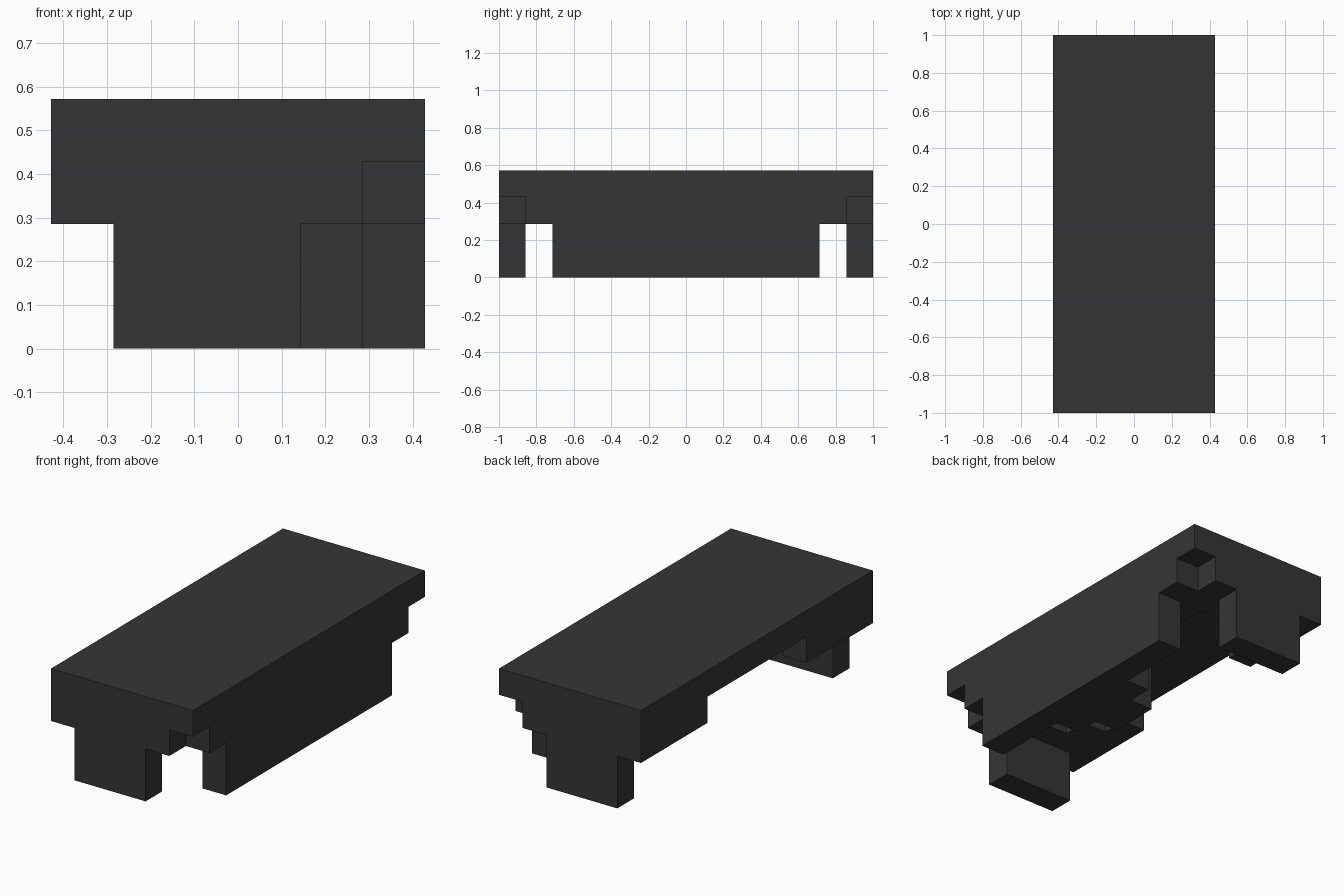
import bpy, bmesh, math
from mathutils import Vector

if "Cube" in bpy.data.objects:
    bpy.data.objects.remove(bpy.data.objects["Cube"])

U = 1 / 7                       # size of one block unit
OX, OY = -3, -7                 # centres the 6 x 14 x 4 block grid

mat = bpy.data.materials.new("charcoal")
mat.diffuse_color = (0.036, 0.036, 0.036, 1)
mat.use_nodes = True
mat.node_tree.nodes["Principled BSDF"].inputs["Base Color"].default_value = mat.diffuse_color


def box(x0, x1, y0, y1, z0, z1):
    return {(x, y, z) for x in range(x0, x1) for y in range(y0, y1) for z in range(z0, z1)}


def both_ends(cells):
    return cells | {(x, 13 - y, z) for x, y, z in cells}


parts = {
    # flat top covering the full footprint
    "top_plate": box(0, 6, 0, 14, 3, 4),
    # rim with notched right corners and a stepped cavity open on the left
    "upper_rim": box(0, 6, 0, 14, 2, 3)
    - both_ends(box(5, 6, 0, 1, 2, 3))
    - box(2, 4, 2, 12, 2, 3) - box(1, 2, 3, 11, 2, 3) - box(0, 1, 4, 10, 2, 3),
    # long skirt on the right
    "side_skirt": box(5, 6, 2, 12, 0, 2),
    # stepped bulge behind the skirt
    "inner_bulge": box(4, 5, 5, 9, 0, 2) | box(3, 4, 6, 8, 0, 3),
    # legs at both ends
    "end_legs": both_ends(box(1, 4, 0, 1, 0, 2)),
}
solid = set().union(*parts.values())


def build(name, cells):
    """Skin the cells with outer faces only, then merge flat regions."""
    bm = bmesh.new()
    for c in cells:
        for axis in range(3):
            for s in (0, 1):
                n = list(c)
                n[axis] += 2 * s - 1
                if tuple(n) in solid:
                    continue
                a, b = (axis + 1) % 3, (axis + 2) % 3
                quad = []
                for da, db in ((0, 0), (1, 0), (1, 1), (0, 1)):
                    p = list(c)
                    p[axis] += s
                    p[a] += da
                    p[b] += db
                    quad.append(bm.verts.new(Vector((p[0] + OX, p[1] + OY, p[2])) * U))
                bm.faces.new(quad if s else quad[::-1])
    bmesh.ops.remove_doubles(bm, verts=bm.verts, dist=1e-4)
    bmesh.ops.dissolve_limit(bm, angle_limit=math.radians(1), verts=bm.verts, edges=bm.edges)
    me = bpy.data.meshes.new(name)
    bm.to_mesh(me)
    bm.free()
    me.materials.append(mat)
    bpy.context.collection.objects.link(bpy.data.objects.new(name, me))


for name, cells in parts.items():
    build(name, cells)
